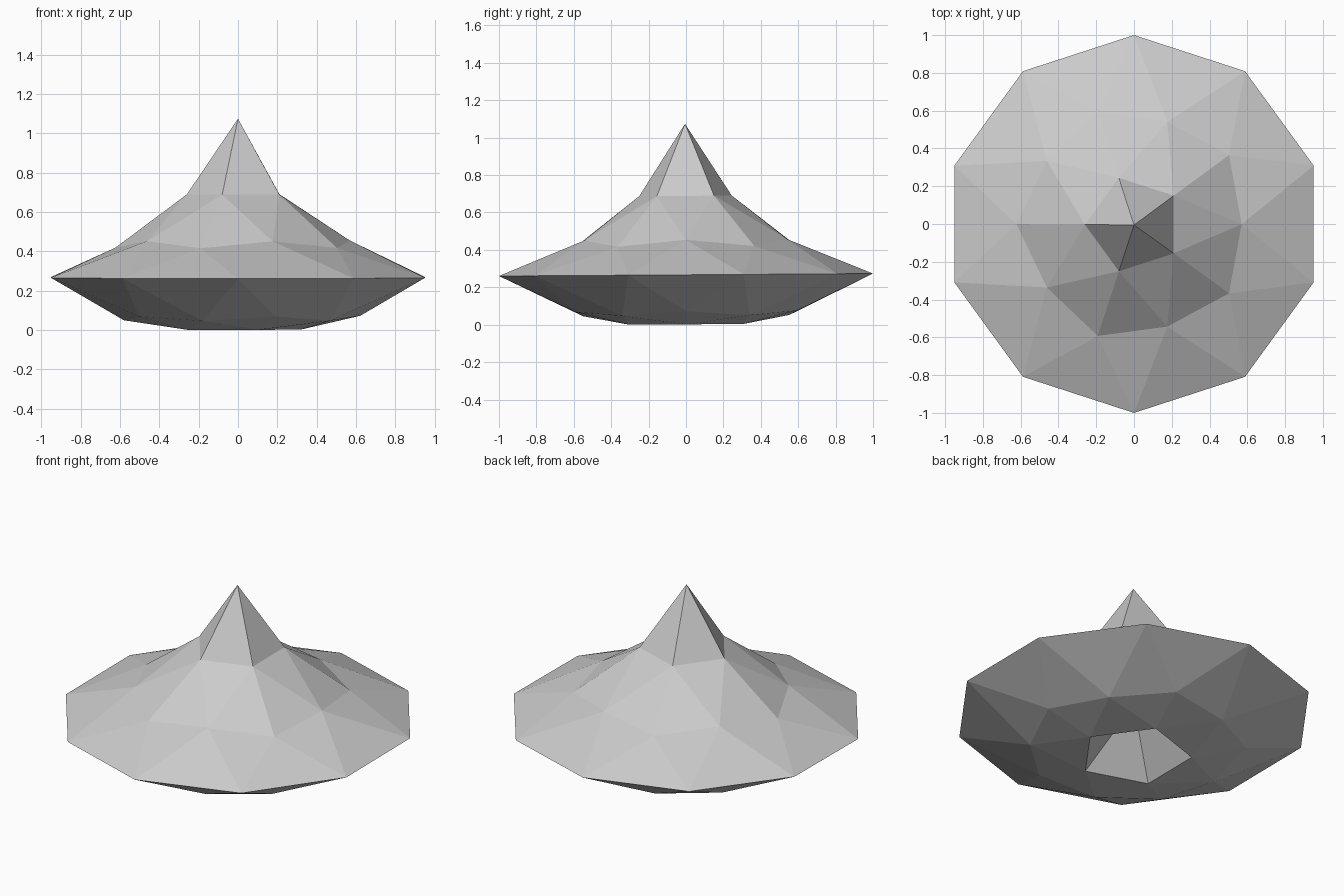
import bpy, bmesh, math
from mathutils import Matrix

cube = bpy.data.objects.get("Cube")
if cube:
    bpy.data.objects.remove(cube, do_unlink=True)

# Single flat colour
grey = bpy.data.materials.new("light_grey")
grey.use_nodes = True
colour = (0.6, 0.6, 0.6, 1)
grey.diffuse_color = colour
grey.node_tree.nodes["Principled BSDF"].inputs["Base Color"].default_value = colour

# Low-poly sphere, turned so its rings line up
bm = bmesh.new()
bmesh.ops.create_icosphere(bm, subdivisions=2, radius=1, matrix=Matrix.Rotation(math.pi, 4, "Z"))

# Sphere latitude: (new radius, new height) -- spike, brim, underside, hollow
rings = {
    1.0: (0, 1.075), 0.851: (0.26, 0.69), 0.526: (0.57, 0.455),
    0.447: (0.622, 0.42), 0.0: (1, 0.268), -0.447: (0.622, 0.073),
    -0.526: (0.58, 0.05), -0.851: (0.32, 0.003), -1.0: (0, 0.33),
}
for v in bm.verts:
    radius, height = rings[min(rings, key=lambda z: abs(z - v.co.z))]
    angle = math.atan2(v.co.y, v.co.x)
    v.co = (radius * math.cos(angle), radius * math.sin(angle), height)

# Slight backward lean of the whole body
bmesh.ops.rotate(bm, verts=bm.verts, cent=(0, 0, 0.268), matrix=Matrix.Rotation(0.0065, 3, "X"))
bottom = min(v.co.z for v in bm.verts)
bmesh.ops.translate(bm, verts=bm.verts, vec=(0, 0, -bottom))

mesh = bpy.data.meshes.new("spiked_disc")
bm.to_mesh(mesh)
bm.free()
mesh.materials.append(grey)
bpy.context.collection.objects.link(bpy.data.objects.new("spiked_disc", mesh))
